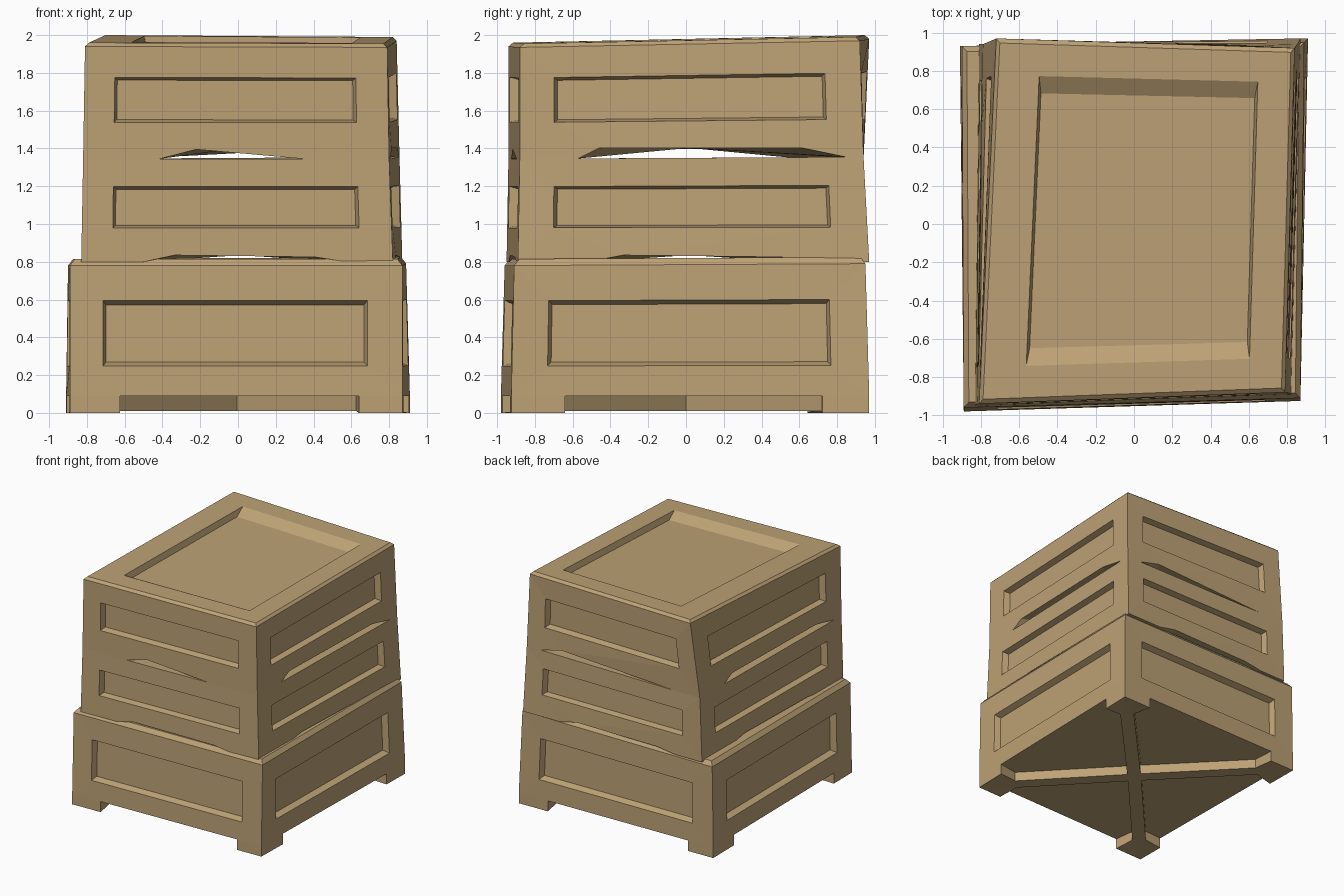
import bpy, bmesh
from mathutils import Vector as V

if "Cube" in bpy.data.objects:
    bpy.data.objects.remove(bpy.data.objects["Cube"])

wood = bpy.data.materials.new("tan_wood")
wood.diffuse_color = (0.51, 0.36, 0.18, 1)
wood.use_nodes = True
wood.node_tree.nodes["Principled BSDF"].inputs["Base Color"].default_value = wood.diffuse_color


def finish(bm, name):
    bmesh.ops.remove_doubles(bm, verts=bm.verts, dist=0.0005)
    bmesh.ops.recalc_face_normals(bm, faces=bm.faces)
    bmesh.ops.triangulate(bm, faces=[f for f in bm.faces if len(f.verts) > 4])
    me = bpy.data.meshes.new(name)
    bm.to_mesh(me)
    bm.free()
    me.materials.append(wood)
    ob = bpy.data.objects.new(name, me)
    bpy.context.collection.objects.link(ob)


def bilerp(q, u, v):
    """Point on the quad q = (b0, b1, t1, t0)."""
    return q[0].lerp(q[1], u).lerp(q[3].lerp(q[2], u), v)


def panel(bm, q, rect, depth, profile=()):
    """Framed face with a sunken panel; profile notches its lower edge."""
    u0, u1, v0, v1 = rect
    n = (q[2] - q[0]).cross(q[3] - q[1]).normalized()
    p = [bilerp(q, u, v) for u, v in ((u0, v0), (u1, v0), (u1, v1), (u0, v1))]
    du, dv = (u1 - u0) * 0.012, (v1 - v0) * 0.06
    i = [bilerp(q, u, v) - n * depth for u, v in
         ((u0 + du, v0 + dv), (u1 - du, v0 + dv), (u1 - du, v1 - dv), (u0 + du, v1 - dv))]
    notch = [bilerp(q, u, 0) + V((0, 0, h)) for u, h in profile]
    loops = [[q[0]] + notch + [q[1], p[1], p[0]], i]
    for k in range(4):
        m = (k + 1) % 4
        if k:
            loops.append([q[k], q[m], p[m], p[k]])
        loops.append([p[k], p[m], i[m], i[k]])
    for lp in loops:
        bm.faces.new([bm.verts.new(c) for c in lp])
    return [q[0]] + notch


def crate(name, bottom, top, vspan, profiles, lip, inset, lid=None):
    bm = bmesh.new()
    b, t = [V(c) for c in bottom], [V(c) for c in top]
    ring = []
    for k in range(4):
        m = (k + 1) % 4
        ring += panel(bm, (b[k], b[m], t[m], t[k]), (0.10, 0.895) + vspan, 0.05, profiles[k])
    # underside, fanned to a raised centre
    mid = sum(b, V()) / 4 + V((0, 0, max([h for pr in profiles for _, h in pr] + [0])))
    for k in range(len(ring)):
        bm.faces.new([bm.verts.new(c) for c in (mid, ring[k], ring[k - 1])])
    # chamfered rim and top
    c = sum(t, V()) / 4
    r = [p.lerp(V((c.x, c.y, p.z)), inset) + V((0, 0, lip)) for p in t]
    for k in range(4):
        m = (k + 1) % 4
        bm.faces.new([bm.verts.new(x) for x in (t[k], t[m], r[m], r[k])])
    if lid:
        panel(bm, r, lid, 0.05)
    else:
        bm.faces.new([bm.verts.new(x) for x in r])
    finish(bm, name)


# corners run front left, front right, back right, back left
base = [(-0.89, -0.98, 0.09), (0.87, -0.925, 0.09), (0.91, 0.97, 0.09), (-0.91, 0.93, 0.09)]
crate("bottom_crate", base,
      [(-0.89, -0.96, 0.78), (0.87, -0.91, 0.78), (0.89, 0.95, 0.79), (-0.90, 0.93, 0.78)],
      (0.23, 0.73), [()] * 4, 0.035, 0.03)

low = [(0.2, 0), (0.3, 0.035), (0.75, 0.025), (0.85, 0)]
mid_top = [(-0.82, -0.94, 1.345), (0.80, -0.88, 1.345), (0.855, 0.94, 1.355), (-0.79, 0.94, 1.345)]
crate("middle_crate",
      [(-0.83, -0.95, 0.80), (0.82, -0.89, 0.80), (0.87, 0.97, 0.80), (-0.81, 0.94, 0.80)],
      mid_top, (0.33, 0.73), [low] * 4, 0, 0.01)

wide = [(0.17, 0), (0.23, 0.055), (0.82, 0.05), (0.95, 0)]
crate("top_crate", mid_top,
      [(-0.81, -0.94, 1.94), (0.79, -0.88, 1.935), (0.84, 0.92, 1.97), (-0.72, 0.97, 1.98)],
      (0.325, 0.725),
      [[(0.25, 0), (0.37, 0.05), (0.72, 0)], wide, [(0.08, 0), (0.2, 0.05), (0.85, 0)], wide],
      0.02, 0.025, (0.14, 0.89, 0.09, 0.91))

# corner feet, each running into a diagonal floor brace
bc = [V(c) for c in base]
centre = sum(bc, V()) / 4
for k, side in enumerate(("front_left", "front_right", "back_right", "back_left")):
    c = bc[k]
    a, d = c.lerp(bc[(k + 1) % 4], 0.15), c.lerp(bc[k - 1], 0.13)
    axis = (centre - c).normalized()
    w = V((axis.y, -axis.x, 0)) * 0.055
    if (a - c).dot(w) < 0:
        w = -w
    near = c + axis * 0.30
    plan = [c, a, near + w, centre + w, centre - w, near - w, d]
    bm = bmesh.new()
    top = [bm.verts.new(p) for p in plan]
    bot = [bm.verts.new(V((p.x, p.y, 0.01 if 1 < j < 6 else 0))) for j, p in enumerate(plan)]
    bm.faces.new(top)
    bm.faces.new(bot[::-1])
    for j in range(7):
        bm.faces.new((top[j - 1], top[j], bot[j], bot[j - 1]))
    finish(bm, side + "_foot_and_brace")
